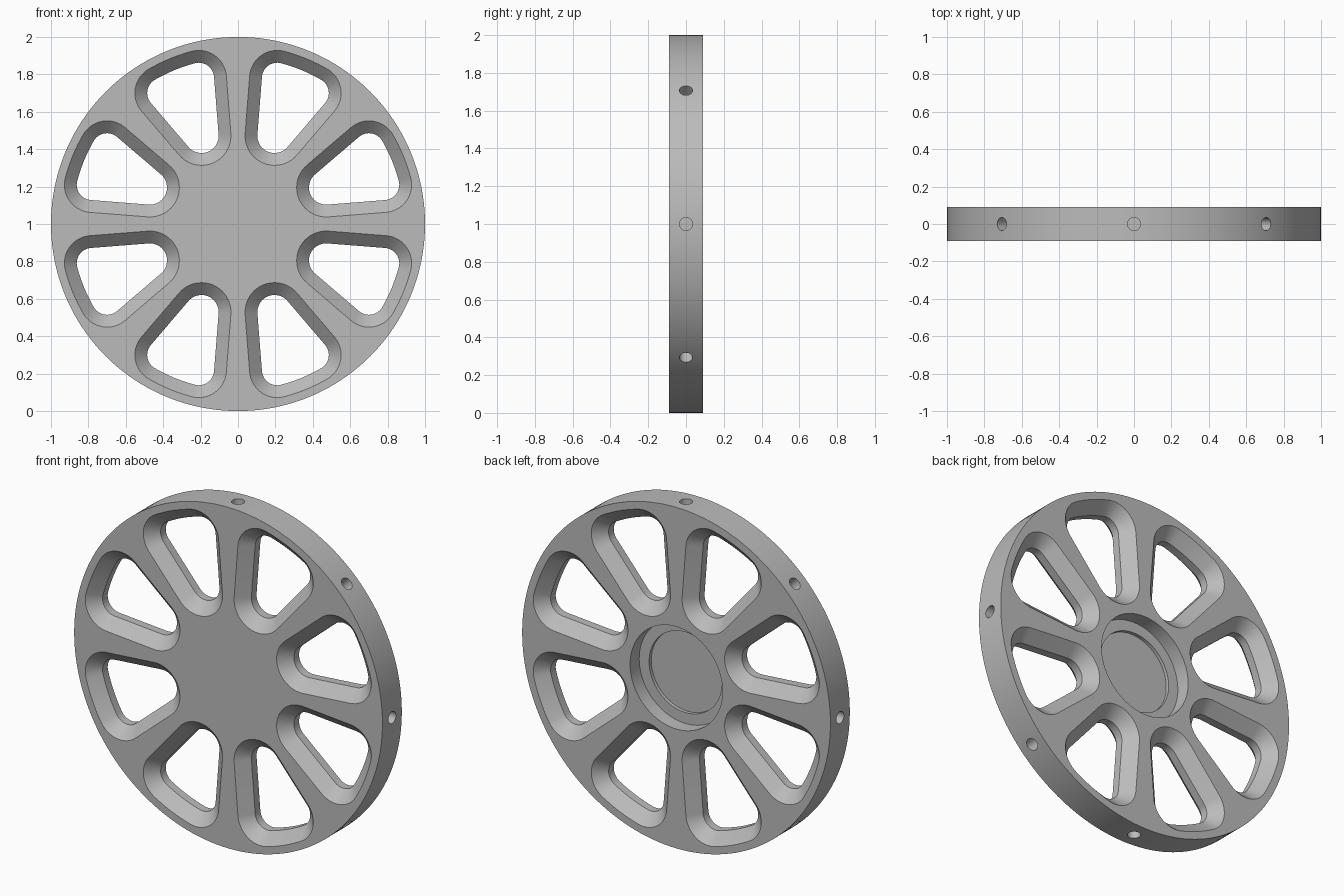
import bpy
import bmesh
from math import sin, cos, asin, radians, degrees

if "Cube" in bpy.data.objects:
    bpy.data.objects.remove(bpy.data.objects["Cube"], do_unlink=True)

COUNT = 8            # spokes, windows and rim holes
HALF = 0.09          # half the disc thickness
CENTRE_Z = 1.0

grey = bpy.data.materials.new("satin_grey")
grey.use_nodes = True
grey.diffuse_color = (0.5, 0.5, 0.5, 1)
grey.node_tree.nodes["Principled BSDF"].inputs["Base Color"].default_value = (0.5, 0.5, 0.5, 1)


def arc(cx, cz, r, start, end, steps):
    """Points on an arc in the disc plane, angles in degrees."""
    angles = [radians(start + (end - start) * i / steps) for i in range(steps + 1)]
    return [(cx + r * cos(a), cz + r * sin(a)) for a in angles]


def circle(r, steps):
    return arc(0, 0, r, 0, 360, steps)[:-1]


def loft(bm, rings):
    """Bridge rings of equal length and cap both ends."""
    loops = [[bm.verts.new(p) for p in ring] for ring in rings]
    for a, b in zip(loops, loops[1:]):
        for i in range(len(a)):
            j = (i + 1) % len(a)
            bm.faces.new((a[i], a[j], b[j], b[i]))
    bm.faces.new(loops[0][::-1])
    bm.faces.new(loops[-1])


def make_object(name, bm):
    bmesh.ops.recalc_face_normals(bm, faces=bm.faces)
    mesh = bpy.data.meshes.new(name)
    bm.to_mesh(mesh)
    bm.free()
    mesh.materials.append(grey)
    obj = bpy.data.objects.new(name, mesh)
    bpy.context.collection.objects.link(obj)
    return obj


def window_outline(inset):
    """Rounded wedge lying along +x, shrunk evenly by the inset."""
    side, hub_centre, corner, outer = 18, 0.51, 0.148, 0.956
    reach = outer - corner
    tilt = side - degrees(asin(corner / reach))
    cx, cz = reach * cos(radians(tilt)), reach * sin(radians(tilt))
    hub_r = hub_centre * sin(radians(side))
    pts = arc(hub_centre, 0, hub_r - inset, 90 + side, 270 - side, 20)
    pts += arc(cx, -cz, corner - inset, -90 - side, -tilt, 16)
    pts += arc(0, 0, outer - inset, -tilt, tilt, 8)[1:-1]
    pts += arc(cx, cz, corner - inset, tilt, 90 + side, 16)
    return pts


def turned(u, y, v, angle):
    """Turn a point around the wheel axle."""
    c, s = cos(angle), sin(angle)
    return (u * c - v * s, y, CENTRE_Z + u * s + v * c)


# Disc with a stepped hub recess in the back
profile = [(1.0, -HALF), (1.0, HALF), (0.30, HALF), (0.30, 0.005),
           (0.236, 0.005), (0.236, -0.015)]
bm = bmesh.new()
loft(bm, [[(x, y, CENTRE_Z + z) for x, z in circle(r, 160)] for r, y in profile])
wheel = make_object("spoked_wheel", bm)

# Windows, chamfered on both faces
bevel, over = 0.066, 0.01
sections = [(-HALF - over, -over), (-HALF + bevel, bevel),
            (HALF - bevel, bevel), (HALF + over, -over)]
bm = bmesh.new()
for k in range(COUNT):
    angle = radians((k + 0.5) * 360 / COUNT)
    loft(bm, [[turned(u, y, v, angle) for u, v in window_outline(inset)]
              for y, inset in sections])
window_cutter = make_object("window_cutter", bm)

# Blind screw holes in the rim, one per spoke
bm = bmesh.new()
for k in range(COUNT):
    angle = radians(k * 360 / COUNT)
    loft(bm, [[turned(u, y, v, angle) for y, v in circle(0.035, 32)] for u in (0.8, 1.05)])
hole_cutter = make_object("rim_hole_cutter", bm)

# Cut the wheel and drop the cutters
bpy.ops.object.select_all(action="DESELECT")
bpy.context.view_layer.objects.active = wheel
wheel.select_set(True)
for cutter in (window_cutter, hole_cutter):
    cutter.hide_render = True
    mod = wheel.modifiers.new(cutter.name, "BOOLEAN")
    mod.operation = "DIFFERENCE"
    mod.solver = "EXACT"
    mod.object = cutter
    bpy.ops.object.modifier_apply(modifier=mod.name)
    bpy.data.objects.remove(cutter, do_unlink=True)

bpy.ops.object.shade_smooth_by_angle(angle=radians(30))
